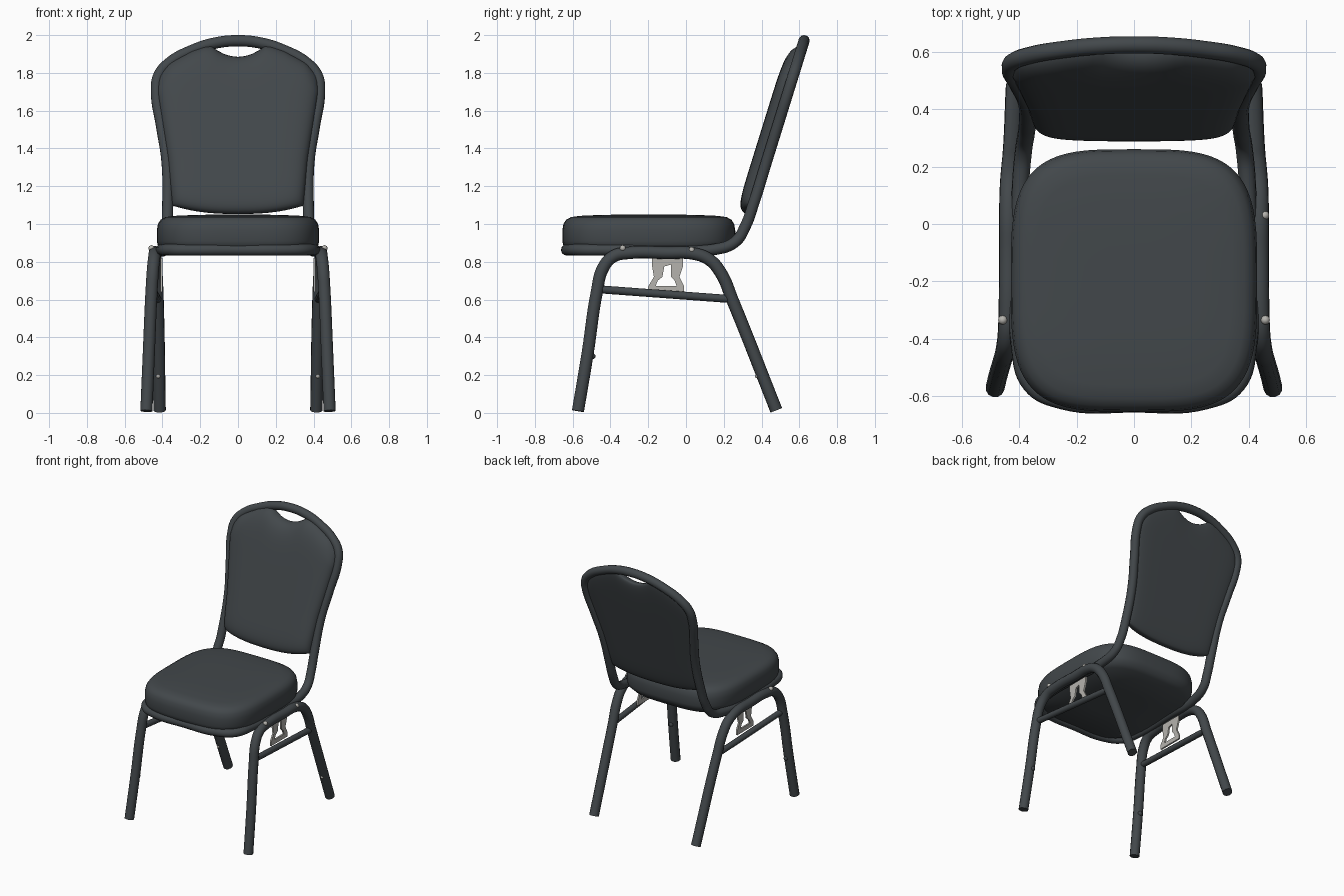
import bpy, bmesh
from math import sin, cos, pi, copysign
from mathutils import Matrix

cube = bpy.data.objects.get("Cube")
if cube:
    bpy.data.objects.remove(cube)


def material(name, rgb, rough):
    m = bpy.data.materials.new(name)
    m.use_nodes = True
    col = (*rgb, 1)
    m.diffuse_color = col
    node = m.node_tree.nodes["Principled BSDF"]
    node.inputs["Base Color"].default_value = col
    node.inputs["Roughness"].default_value = rough
    return m


CHARCOAL = material("charcoal", (0.055, 0.064, 0.07), 0.6)
STEEL = material("steel", (0.46, 0.45, 0.42), 0.5)


def add_mesh(name, mesh, mat, angle=0.9):
    mesh.materials.clear()
    mesh.materials.append(mat)
    ob = bpy.data.objects.new(name, mesh)
    bpy.context.collection.objects.link(ob)
    bpy.ops.object.select_all(action='DESELECT')
    ob.select_set(True)
    bpy.context.view_layer.objects.active = ob
    bpy.ops.object.shade_smooth_by_angle(angle=angle)
    return ob


def bake(name, curve, mat, matrix=None):
    """Turn a curve into a mesh object."""
    tmp = bpy.data.objects.new("tmp", curve)
    bpy.context.collection.objects.link(tmp)
    deps = bpy.context.evaluated_depsgraph_get()
    mesh = bpy.data.meshes.new_from_object(tmp.evaluated_get(deps))
    bpy.data.objects.remove(tmp)
    mesh.name = name
    if matrix:
        mesh.transform(matrix)
    return add_mesh(name, mesh, mat)


def tube(name, pts, radius, mat, cyclic=False):
    c = bpy.data.curves.new(name, 'CURVE')
    c.dimensions = '3D'
    c.bevel_depth = radius
    c.bevel_resolution = 4
    c.resolution_u = 8
    c.use_fill_caps = True
    s = c.splines.new('BEZIER')
    s.bezier_points.add(len(pts) - 1)
    s.use_cyclic_u = cyclic
    for bp, p in zip(s.bezier_points, pts):
        bp.co = p
        bp.handle_left_type = bp.handle_right_type = 'AUTO'
    return bake(name, c, mat)


def lean(z):
    """Depth of the tilted back plane at a height."""
    return 0.625 - 0.31 * (1.97 - z)


def interp(table, t):
    for (a, fa), (b, fb) in zip(table, table[1:]):
        if t <= b:
            return fa + (fb - fa) * max(0, t - a) / (b - a)
    return table[-1][1]


# Continuous frame: hoop around the back, then under the seat
back_half = [(0, 1.97), (0.12, 1.958), (0.24, 1.92), (0.36, 1.855), (0.42, 1.785),
             (0.432, 1.7), (0.405, 1.52), (0.376, 1.33), (0.372, 1.1)]
half = [(x, lean(z), z) for x, z in back_half]
half += [(0.376, 0.315, 0.99), (0.385, 0.26, 0.905), (0.395, 0.15, 0.865), (0.4, -0.1, 0.863),
         (0.4, -0.42, 0.863), (0.36, -0.56, 0.863), (0.25, -0.617, 0.863), (0, -0.628, 0.863)]
loop = half + [(-x, y, z) for x, y, z in half[-2:0:-1]]
tube("back_and_seat_frame", loop, 0.03, CHARCOAL, cyclic=True)

# Seat cushion: stacked rounded outlines
SEG = 72
rings = [(0.3, 0.848), (0.04, 0.848), (0.022, 0.868), (0.006, 0.885), (0, 0.91), (0, 0.965),
         (0.006, 1.0), (0.02, 1.022), (0.045, 1.036), (0.09, 1.043), (0.2, 1.048), (0.32, 1.05)]
bm = bmesh.new()
stack = []
for inset, z in rings:
    ring = []
    for i in range(SEG):
        a = 2 * pi * i / SEG
        sx, sy = [copysign(abs(f) ** (2 / 3.6), f) for f in (cos(a), sin(a))]
        ring.append(bm.verts.new((sx * (0.43 - inset), -0.197 + sy * (0.458 - inset), z)))
    stack.append(ring)
for lo, hi in zip(stack, stack[1:]):
    for i in range(SEG):
        j = (i + 1) % SEG
        bm.faces.new((lo[i], lo[j], hi[j], hi[i]))
bm.faces.new(stack[0][::-1])
bm.faces.new(stack[-1])
mesh = bpy.data.meshes.new("seat_cushion")
bm.to_mesh(mesh)
bm.free()
add_mesh("seat_cushion", mesh, CHARCOAL)

# Back cushion: two bulging sheets that fill the hoop, leaving a hand hole
widths = [(1.08, 0.348), (1.33, 0.372), (1.52, 0.402), (1.7, 0.428), (1.78, 0.42)]
hoop_top = [(x, z) for x, z in back_half[:5]]


def top_edge(x):
    x = abs(x)
    return min(1.885 + 0.055 * (x / 0.14) ** 2, interp(hoop_top, x))


def back_point(u, v, depth):
    nominal = 1.08 + 0.7 * v
    x = u * interp(widths, nominal)
    bottom = 1.053 + 0.045 * abs(u) ** 2.5
    z = nominal + v ** 2 * (top_edge(x) - 1.78) + (1 - v) ** 3 * (bottom - 1.08)
    bulge = max(0, (1 - u ** 8) * (1 - (2 * v - 1) ** 8)) ** 0.4
    return x, lean(z) + depth * bulge, z


N = 36
steps = [sin(pi / 2 * (2 * i / N - 1)) for i in range(N + 1)]
bm = bmesh.new()
for depth in (-0.08, 0.025):
    grid = [[bm.verts.new(back_point(u, (t + 1) / 2, depth)) for u in steps] for t in steps]
    for r0, r1 in zip(grid, grid[1:]):
        for i in range(N):
            bm.faces.new((r0[i], r0[i + 1], r1[i + 1], r1[i]))
bmesh.ops.remove_doubles(bm, verts=bm.verts, dist=0.0005)
bmesh.ops.recalc_face_normals(bm, faces=bm.faces)
mesh = bpy.data.meshes.new("back_cushion")
bm.to_mesh(mesh)
bm.free()
add_mesh("back_cushion", mesh, CHARCOAL, angle=1.3)

# Side parts, repeated on both sides
leg_path = [(0.485, -0.572, 0.01), (0.472, -0.52, 0.32), (0.458, -0.472, 0.64), (0.45, -0.44, 0.765),
            (0.443, -0.385, 0.828), (0.44, -0.3, 0.847), (0.438, -0.1, 0.847), (0.438, 0.04, 0.843),
            (0.436, 0.125, 0.81), (0.432, 0.185, 0.74), (0.426, 0.245, 0.6), (0.415, 0.478, 0.014)]
plate = [(-0.18, 0.82), (-0.18, 0.78), (-0.17, 0.72), (-0.2, 0.67), (-0.2, 0.64),
         (-0.01, 0.64), (-0.01, 0.67), (-0.035, 0.72), (-0.015, 0.78), (-0.015, 0.82)]
hole = [(-0.16, 0.672), (-0.05, 0.672), (-0.06, 0.7), (-0.08, 0.72), (-0.08, 0.785),
        (-0.115, 0.775), (-0.125, 0.72), (-0.15, 0.7)]


def bolt(name, x, y, z, mat, r=0.016):
    bm = bmesh.new()
    bmesh.ops.create_uvsphere(bm, u_segments=12, v_segments=8, radius=r)
    bmesh.ops.translate(bm, verts=bm.verts, vec=(x, y, z))
    mesh = bpy.data.meshes.new(name)
    bm.to_mesh(mesh)
    bm.free()
    add_mesh(name, mesh, mat)


for label, s in (("left", 1), ("right", -1)):
    tube(label + "_leg_hoop", [(s * x, y, z) for x, y, z in leg_path], 0.033, CHARCOAL)
    tube(label + "_stretcher", [(s * 0.456, -0.47, 0.655), (s * 0.426, 0.245, 0.602)], 0.021, CHARCOAL)
    # Pressed bracket with a cut-out
    c = bpy.data.curves.new("bracket", 'CURVE')
    c.dimensions = '2D'
    c.fill_mode = 'BOTH'
    c.extrude = 0.006
    for pts in (plate, hole):
        sp = c.splines.new('POLY')
        sp.points.add(len(pts) - 1)
        sp.use_cyclic_u = True
        for p, (a, b) in zip(sp.points, pts):
            p.co = (a, b, 0, 1)
    to_side = Matrix(((0, 0, 1, s * 0.405), (1, 0, 0, 0), (0, 1, 0, 0), (0, 0, 0, 1)))
    bake(label + "_bracket", c, STEEL, to_side)
    # Fasteners and stacking bumper
    bolt(label + "_front_bolt", s * 0.458, -0.335, 0.872, STEEL)
    if s > 0:
        bolt(label + "_rear_bolt", s * 0.456, 0.03, 0.862, STEEL)
    bolt(label + "_bumper", s * 0.468, -0.495, 0.3, CHARCOAL)
    bolt(label + "_rear_leg_stud", s * 0.422, 0.377, 0.195, STEEL, 0.012)
